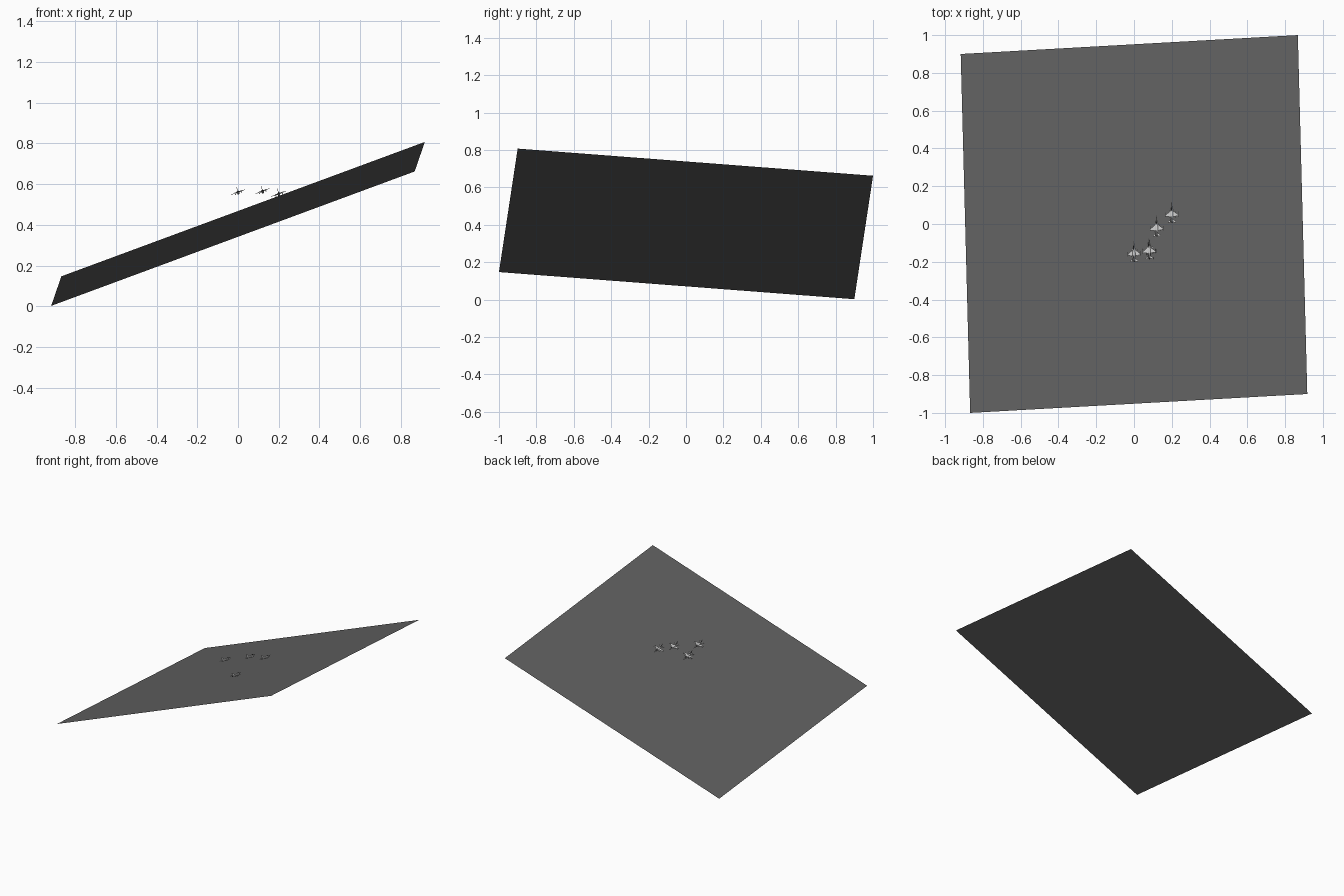
import bpy, bmesh, math
from mathutils import Matrix, Vector

if "Cube" in bpy.data.objects:
    bpy.data.objects.remove(bpy.data.objects["Cube"])

def material(name, grey):
    m = bpy.data.materials.new(name)
    m.diffuse_color = (grey, grey, grey, 1)
    m.use_nodes = True
    m.node_tree.nodes["Principled BSDF"].inputs["Base Color"].default_value = m.diffuse_color
    return m

SLATE = material("slate grey", 0.12)
PALE = material("pale grey", 0.62)
DARK = material("dark grey", 0.05)
parts = []

def finish(bm, name, mat, smooth=False):
    bmesh.ops.recalc_face_normals(bm, faces=bm.faces)
    for f in bm.faces:
        f.smooth = smooth and len(f.verts) == 4
    mesh = bpy.data.meshes.new(name)
    bm.to_mesh(mesh)
    bm.free()
    mesh.materials.append(mat)
    parts.append(mesh)

def body(name, mat, back, front, width, height, z=0, x=0, tail=0.5, nose=0.5, n=12, rings=10):
    """Streamlined round body along y; tail and nose are the tapered shares of its length."""
    bm = bmesh.new()
    for side in ((1, -1) if x else (1,)):
        prev = None
        for k in range(rings + 1):
            t = k / rings
            r = min(1, 0.08 + t / tail, 0.08 + (1 - t) / nose) ** 0.8
            ring = [bm.verts.new((side * x + width * r * math.cos(a), back + t * (front - back),
                                  z + height * r * math.sin(a)))
                    for a in (2 * math.pi * i / n for i in range(n))]
            if prev:
                for i in range(n):
                    bm.faces.new((prev[i - 1], prev[i], ring[i], ring[i - 1]))
            else:
                bm.faces.new(ring)
            prev = ring
        bm.faces.new(prev)
    finish(bm, name, mat, True)

def fin(name, root, tip, thick, upright=False):
    """Tapered slab; root and tip are (distance out, front y, back y). Mirrored unless upright."""
    bm = bmesh.new()
    for side in ((1,) if upright else (1, -1)):
        layers = []
        for h in (-thick / 2, thick / 2):
            pts = [(d, y) for d, y in ((root[0], root[1]), (tip[0], tip[1]),
                                       (tip[0], tip[2]), (root[0], root[2]))]
            layers.append([bm.verts.new((h, y, d) if upright else (side * d, y, h)) for d, y in pts])
        lo, hi = layers
        bm.faces.new(lo)
        bm.faces.new(hi)
        for i in range(4):
            bm.faces.new((lo[i - 1], lo[i], hi[i], hi[i - 1]))
    finish(bm, name, PALE)

# tilted ground sheet: one rectangle spanned by two edge directions
centre = Vector((0, 0, 0.405))
u = Vector((0.8925, 0.05, 0.33))
v = Vector((-0.025, 0.95, -0.0725))
bm = bmesh.new()
bm.faces.new([bm.verts.new(centre + a * u + b * v)
              for a, b in ((-1, -1), (1, -1), (1, 1), (-1, 1))])
bm.normal_update()
sheet = bpy.data.meshes.new("ground_sheet")
bm.to_mesh(sheet)
bm.free()
sheet.materials.append(SLATE)
bpy.context.collection.objects.link(bpy.data.objects.new("ground_sheet", sheet))

# jet parts at unit length, nose along +y
body("fuselage", PALE, -0.48, 0.52, 0.07, 0.06, tail=0.3, nose=0.6)
body("air_intake", PALE, -0.25, 0.17, 0.05, 0.04, z=-0.05, nose=0.1)
body("canopy", DARK, 0.06, 0.31, 0.03, 0.045, z=0.035)
body("exhaust_nozzle", DARK, -0.5, -0.42, 0.04, 0.04, tail=1)
body("missile", PALE, -0.22, 0.04, 0.012, 0.012, x=0.33, tail=0.1, nose=0.2)
body("drop_tank", PALE, -0.27, 0.12, 0.024, 0.024, z=-0.05, x=0.15)
fin("main_wing", (0.05, 0.1, -0.2), (0.32, -0.1, -0.17), 0.014)
fin("wing_root_strake", (0.03, 0.28, 0.05), (0.1, 0.08, 0.05), 0.012)
fin("tailplane", (0.03, -0.31, -0.46), (0.2, -0.42, -0.48), 0.012)
fin("tail_fin", (0.03, -0.16, -0.42), (0.23, -0.36, -0.46), 0.014, upright=True)

# four jets flying parallel to the sheet
right = u.normalized()
up = right.cross(v).normalized()
turn = Matrix((right, up.cross(right), up)).transposed().to_4x4()
jets = [(0, -.147, .56), (.08, -.133, .457), (.12, -.013, .565), (.2, .06, .552)]
for k, pos in enumerate(jets, 1):
    for mesh in parts:
        ob = bpy.data.objects.new(f"jet{k}_{mesh.name}", mesh)
        ob.matrix_world = Matrix.Translation(pos) @ turn @ Matrix.Scale(0.11, 4)
        bpy.context.collection.objects.link(ob)
